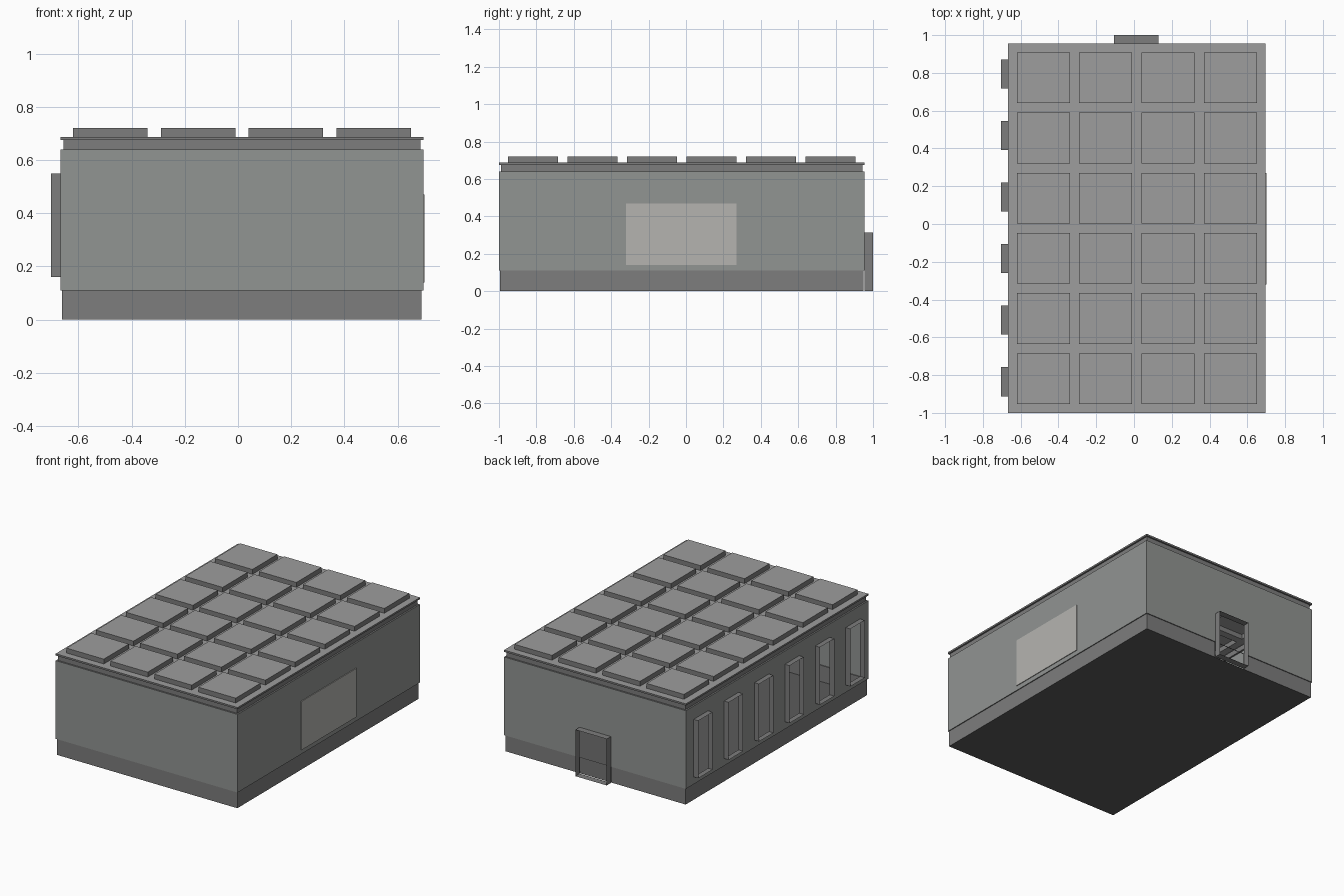
import bpy, bmesh

if "Cube" in bpy.data.objects:
    bpy.data.objects.remove(bpy.data.objects["Cube"])

X0, X1, Y0, Y1 = -0.668, 0.697, -1.0, 0.955
WALL_LO, WALL_HI, CEIL, COFFER = 0.11, 0.64, 0.687, 0.72


def paint(name, r, g, b):
    m = bpy.data.materials.new(name)
    m.diffuse_color = (r, g, b, 1)
    m.use_nodes = True
    m.node_tree.nodes["Principled BSDF"].inputs["Base Color"].default_value = m.diffuse_color
    return m


# Finishes
plaster = paint("wall_plaster", 0.285, 0.297, 0.288)
trim = paint("dark_trim", 0.205, 0.205, 0.205)
white = paint("ceiling_plaster", 0.34, 0.34, 0.34)
dark = paint("dark_floor", 0.105, 0.105, 0.105)
pale = paint("board_surface", 0.46, 0.455, 0.435)


def build(name, quads, mat):
    """Make an object from quads, welding shared corners."""
    bm = bmesh.new()
    for q in quads:
        bm.faces.new([bm.verts.new(p) for p in q])
    bmesh.ops.remove_doubles(bm, verts=bm.verts, dist=0.0005)
    bmesh.ops.recalc_face_normals(bm, faces=bm.faces)
    me = bpy.data.meshes.new(name)
    bm.to_mesh(me)
    bm.free()
    me.materials.append(mat)
    ob = bpy.data.objects.new(name, me)
    bpy.context.collection.objects.link(ob)
    return ob


def sheet(us, vs, place, holes=()):
    """Grid of quads, leaving out the cells inside any hole (u0, u1, v0, v1)."""
    us = sorted(set(us) | {h[i] for h in holes for i in (0, 1)})
    vs = sorted(set(vs) | {h[i] for h in holes for i in (2, 3)})
    out = []
    for a, b in zip(us, us[1:]):
        for c, d in zip(vs, vs[1:]):
            u, v = (a + b) / 2, (c + d) / 2
            if any(h[0] < u < h[1] and h[2] < v < h[3] for h in holes):
                continue
            out.append([place(*p) for p in ((a, c), (b, c), (b, d), (a, d))])
    return out


def tube(rect, place, w0, w1):
    """Four thin sides of a rectangular sleeve running from w0 to w1."""
    a, b, c, d = rect
    ring = [(a, c), (b, c), (b, d), (a, d)]
    return [[place(*p, w0), place(*q, w0), place(*q, w1), place(*p, w1)]
            for p, q in zip(ring, ring[1:] + ring[:1])]


def ring(inset, z):
    return [(X0 + inset, Y0 + inset, z), (X1 - inset, Y0 + inset, z),
            (X1 - inset, Y1 - inset, z), (X0 + inset, Y1 - inset, z)]


def band(profile):
    """Sweep an (inset, z) profile round the room."""
    out = []
    for r, s in zip(profile, profile[1:]):
        lo, hi = ring(*r), ring(*s)
        for i in range(4):
            j = (i + 1) % 4
            out.append([lo[i], lo[j], hi[j], hi[i]])
    return out


on_x = lambda x: lambda u, v: (x, u, v)
on_y = lambda y: lambda u, v: (u, y, v)
on_z = lambda z: lambda u, v: (u, v, z)

# Openings: six windows on the left, one door at the back
windows = [(c - 0.077, c + 0.077, 0.16, 0.55)
           for c in (0.795 - 0.326 * i for i in range(6))]
door = (-0.105, 0.13, 0.0, 0.315)

# Walls
zs = (WALL_LO, WALL_HI)
build("left_wall", sheet((Y0, Y1), zs, on_x(X0), windows), plaster)
build("right_wall", sheet((Y0, Y1), zs, on_x(X1)), plaster)
build("front_wall", sheet((X0, X1), zs, on_y(Y0)), plaster)
build("back_wall", sheet((X0, X1), zs, on_y(Y1),
                         [(*door[:2], WALL_LO, door[3])]), plaster)

# Skirting, broken at the door, with its small top ledge
k = 0.006
bz = (0.0, WALL_LO)
skirt = (sheet((Y0 + k, Y1 - k), bz, on_x(X0 + k)) +
         sheet((Y0 + k, Y1 - k), bz, on_x(X1 - k)) +
         sheet((X0 + k, X1 - k), bz, on_y(Y0 + k)) +
         sheet((X0 + k, X1 - k), bz, on_y(Y1 - k), [(*door[:2], 0.0, WALL_LO)]))
build("skirting", skirt + band([(k, WALL_LO), (0, WALL_LO)]), trim)

# Cornice: stepped moulding under the ceiling
build("cornice", band([(0, WALL_HI), (0.011, WALL_HI), (0.011, 0.675),
                       (0, 0.675), (0, CEIL)]), trim)

# Floor
build("floor", [ring(k, 0.0)], dark)

# Coffered ceiling: 4 x 6 raised pockets, open to the room
pockets = []
for i in range(4):
    for j in range(6):
        x, y = -0.62 + 0.33 * i, -0.953 + 0.3185 * j
        pockets.append((x, x + 0.28, y, y + 0.268))
ceiling = sheet((X0, X1), (Y0, Y1), on_z(CEIL), pockets)
sides = []
for p in pockets:
    sides += tube(p, lambda u, v, w: (u, v, w), CEIL, COFFER)
    ceiling += sheet(p[:2], p[2:], on_z(COFFER))
build("coffered_ceiling", ceiling, white)
build("coffer_sides", sides, trim)

# Window and door sleeves projecting outwards
for n, w in enumerate(windows):
    build(f"window_reveal_{n + 1}",
          tube(w, lambda u, v, t: (t, u, v), X0, X0 - 0.035), trim)
build("door_reveal", tube(door, lambda u, v, t: (u, t, v), Y1, 1.0), trim)

# Wall board set into the right wall
board = (-0.32, 0.27, 0.14, 0.47)
build("wall_board", tube(board, lambda u, v, t: (t, u, v), X1, X1 + 0.005) +
      sheet(board[:2], board[2:], on_x(X1 + 0.005)), pale)
